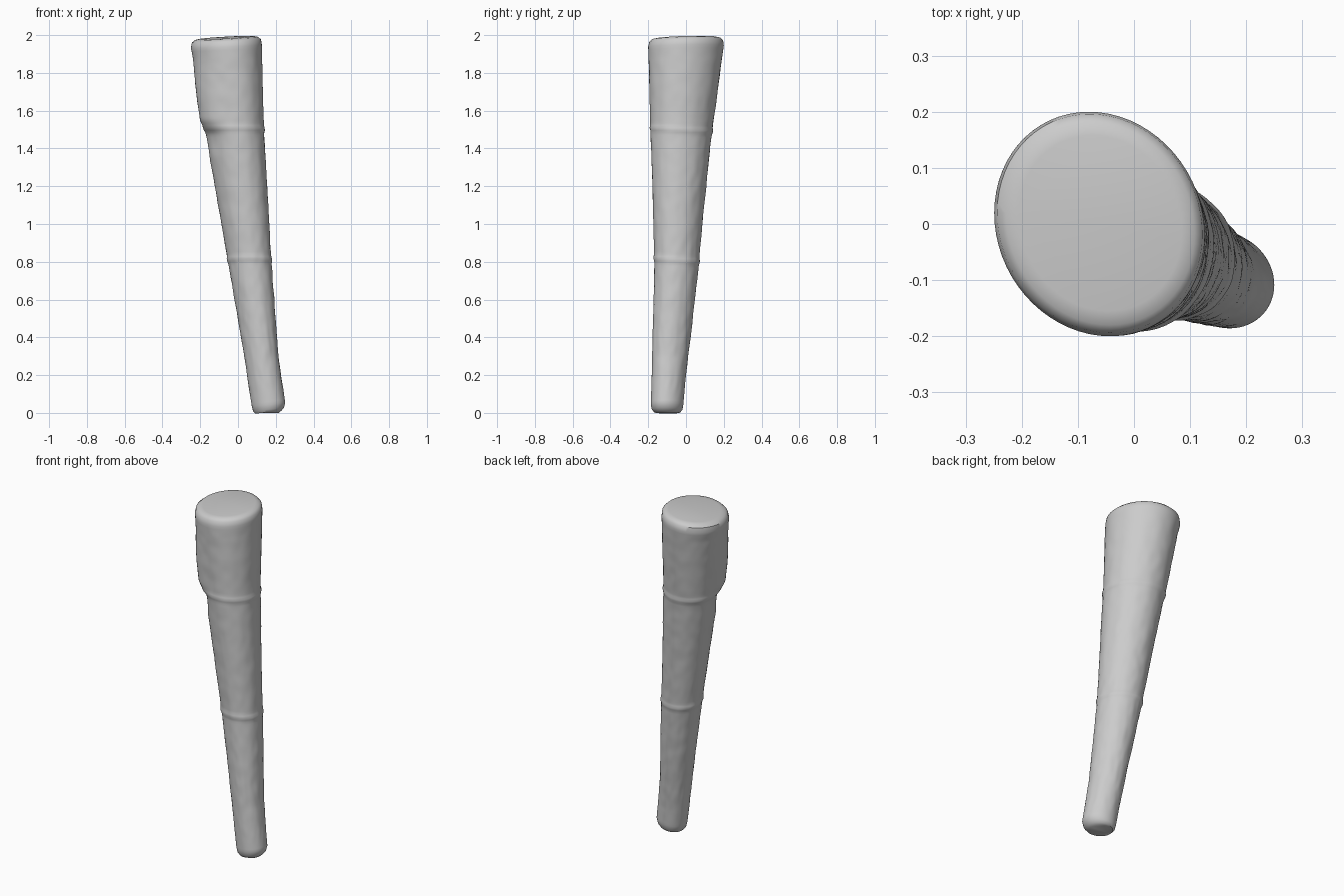
import bpy, bmesh, math
from mathutils import Vector, noise

if "Cube" in bpy.data.objects:
    bpy.data.objects.remove(bpy.data.objects["Cube"])

# profile rows: z, x min, x max, y min, y max
PROFILE = [
    (0.000, 0.105, 0.215, -0.158, -0.042),
    (0.004, 0.092, 0.230, -0.170, -0.030),
    (0.018, 0.080, 0.243, -0.181, -0.019),
    (0.045, 0.073, 0.250, -0.186, -0.014),
    (0.15, 0.056, 0.235, -0.183, -0.006),
    (0.30, 0.033, 0.214, -0.179, 0.012),
    (0.50, -0.001, 0.199, -0.174, 0.036),
    (0.80, -0.053, 0.177, -0.167, 0.069),
    (1.10, -0.105, 0.160, -0.175, 0.096),
    (1.44, -0.165, 0.141, -0.186, 0.132),
    (1.56, -0.188, 0.135, -0.190, 0.148),
    (1.75, -0.216, 0.131, -0.195, 0.174),
    (1.90, -0.238, 0.127, -0.199, 0.193),
    (1.955, -0.249, 0.126, -0.200, 0.200),
    (1.982, -0.244, 0.122, -0.194, 0.196),
    (1.995, -0.228, 0.108, -0.180, 0.182),
    (2.000, -0.205, 0.085, -0.155, 0.158),
]
SIDES = 64


def smooth(a, b, v):
    t = max(0.0, min(1.0, (v - a) / (b - a)))
    return t * t * (3 - 2 * t)


def sample(z):
    for lo, hi in zip(PROFILE, PROFILE[1:]):
        if z <= hi[0]:
            f = (z - lo[0]) / (hi[0] - lo[0])
            return [p + (q - p) * f for p, q in zip(lo[1:], hi[1:])]
    return PROFILE[-1][1:]


def section(z):
    x0, x1, y0, y1 = sample(z)
    cx, cy, a, b = (x0 + x1) / 2, (y0 + y1) / 2, (x1 - x0) / 2, (y1 - y0) / 2
    pts = []
    for i in range(SIDES):
        t = 2 * math.pi * i / SIDES
        c, s = math.cos(t), math.sin(t)
        # raised joint rings
        r = sum(0.005 * math.exp(-((z + 0.01 * s - k) / 0.012) ** 2) for k in (0.81, 1.50))
        # overhanging lip on the front-left side
        d = abs(t - math.radians(212))
        if d < math.radians(55):
            w = math.cos(d / math.radians(55) * math.pi / 2) ** 2
            r += w * 0.026 * smooth(1.47, 1.56, z) * (1 - smooth(1.65, 1.98, z))
            r -= w * 0.008 * smooth(1.35, 1.45, z) * (1 - smooth(1.46, 1.54, z))
        # shallow worn dents
        fade = smooth(0.05, 0.15, z) * (1 - smooth(1.88, 1.95, z))
        r += 0.002 * fade * noise.noise(Vector((c * 4, s * 4, z * 14)))
        # ends sit square to the lean
        tilt = 0.009 * smooth(0.0, 0.005, z) * (1 - smooth(0.05, 0.3, z)) * c
        tilt -= smooth(1.7, 1.95, z) * (0.008 * (1 - c) + 0.005 * (1 - s))
        pts.append((cx + (a + r) * c, cy + (b + r) * math.sin(t - 0.1), z + tilt))
    return pts


# ring heights: dense along the shaft, exact at the rounded ends
heights = [p[0] for p in PROFILE if p[0] < 0.05 or p[0] > 1.95]
heights += [0.06 + i * 0.0126 for i in range(150)]
heights.sort()

bm = bmesh.new()
rings = [[bm.verts.new(p) for p in section(z)] for z in heights]
for lo, hi in zip(rings, rings[1:]):
    for i in range(SIDES):
        j = (i + 1) % SIDES
        bm.faces.new((lo[i], lo[j], hi[j], hi[i]))
bm.faces.new(rings[0][::-1])
bm.faces.new(rings[-1])
mesh = bpy.data.meshes.new("tapered_shaft")
bm.to_mesh(mesh)
bm.free()

shaft = bpy.data.objects.new("tapered_shaft", mesh)
bpy.context.collection.objects.link(shaft)
bpy.context.view_layer.objects.active = shaft
shaft.select_set(True)
bpy.ops.object.shade_smooth_by_angle(angle=math.radians(40))
